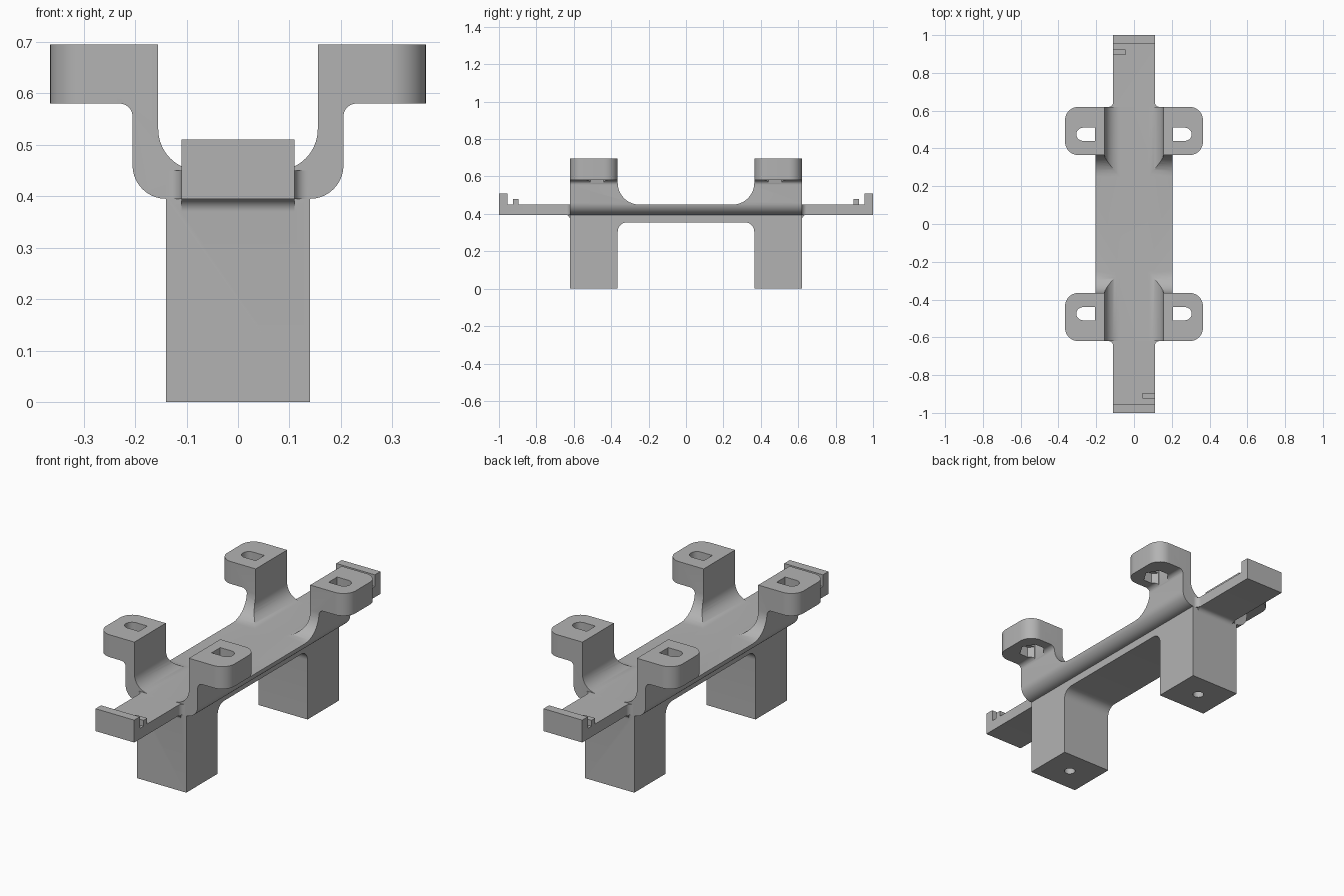
import bpy, bmesh
from math import sin, cos, radians

if "Cube" in bpy.data.objects:
    bpy.data.objects.remove(bpy.data.objects["Cube"])

GREY = (0.45, 0.45, 0.45, 1)
mat = bpy.data.materials.new("plain grey")
mat.use_nodes = True
mat.diffuse_color = GREY
mat.node_tree.nodes["Principled BSDF"].inputs["Base Color"].default_value = GREY


def arc(cx, cy, r, start, end, n=10):
    steps = [radians(start + (end - start) * i / n) for i in range(n + 1)]
    return [(cx + r * cos(a), cy + r * sin(a)) for a in steps]


def mirrored(half):
    """Close a half outline by reflecting it in the first coordinate."""
    return half + [(-u, v) for u, v in reversed(half)]


def prism(name, outline, axis, lo, hi):
    """Extrude a 2D outline along an axis, from lo to hi."""
    place = {"x": lambda u, v, w: (w, u, v),
             "y": lambda u, v, w: (u, w, v),
             "z": lambda u, v, w: (u, v, w)}[axis]
    bm = bmesh.new()
    base = bm.faces.new([bm.verts.new(place(u, v, lo)) for u, v in outline])
    top = bmesh.ops.extrude_face_region(bm, geom=[base])["geom"]
    bmesh.ops.translate(bm, vec=place(0, 0, hi - lo),
                        verts=[g for g in top if isinstance(g, bmesh.types.BMVert)])
    bmesh.ops.recalc_face_normals(bm, faces=bm.faces)
    mesh = bpy.data.meshes.new(name)
    bm.to_mesh(mesh)
    bm.free()
    mesh.materials.append(mat)
    ob = bpy.data.objects.new(name, mesh)
    bpy.context.collection.objects.link(ob)
    return ob


def box(name, x0, x1, y0, y1, z0, z1):
    return prism(name, [(x0, y0), (x1, y0), (x1, y1), (x0, y1)], "z", z0, z1)


def combine(target, tool, operation):
    """Apply a boolean and discard the tool."""
    mod = target.modifiers.new("cut", "BOOLEAN")
    mod.operation, mod.object, mod.solver = operation, tool, "EXACT"
    bpy.context.view_layer.objects.active = target
    bpy.ops.object.modifier_apply(modifier=mod.name)
    bpy.data.objects.remove(tool)


# Cradle: U section with side flanges, swept along the length
section = mirrored(
    arc(0.075, 0.53, 0.08, -90, 0) + [(0.155, 0.695), (0.365, 0.695), (0.365, 0.58)]
    + arc(0.23, 0.555, 0.025, 90, 180) + arc(0.14, 0.46, 0.065, 0, -90))
# The outline starts and ends on the floor, so the mirrored halves join there
section = mirrored(
    list(reversed(arc(0.14, 0.46, 0.065, 0, -90)))
    + list(reversed(arc(0.23, 0.555, 0.025, 90, 180)))
    + [(0.365, 0.58), (0.365, 0.695), (0.155, 0.695)]
    + list(reversed(arc(0.075, 0.53, 0.08, -90, 0))))
frame = prism("cable_cradle_frame", section, "y", -0.62, 0.62)

# Gap between the arms, with filleted feet
gap = mirrored([(0.25, 0.45)] + arc(0.25, 0.565, 0.115, -90, 0)[1:] + [(0.365, 0.8)])
combine(frame, prism("gap_cutter", gap, "x", -0.5, 0.5), "DIFFERENCE")

# Rounded outer corners and nut slots of the four flanges
for sx in (-1, 1):
    for sy in (-1, 1):
        for cy, edge, a in ((0.55, 0.63, 90), (0.435, 0.355, -90)):
            corner = arc(0.295, cy, 0.07, 0, a) + [(0.295, edge), (0.38, edge), (0.38, cy)]
            combine(frame, prism("corner_cutter", [(sx * u, sy * v) for u, v in corner],
                                 "z", 0.5, 0.8), "DIFFERENCE")
        slot = [(0.207, 0.44)] + arc(0.27, 0.475, 0.035, -90, 90) + [(0.207, 0.51)]
        pocket = [(0.207, 0.445), (0.235, 0.415), (0.285, 0.415),
                  (0.32, 0.475), (0.285, 0.535), (0.235, 0.535), (0.207, 0.505)]
        for shape, top in ((slot, 0.8), (pocket, 0.635)):
            combine(frame, prism("slot_cutter", [(sx * u, sy * v) for u, v in shape],
                                 "z", 0.5, top), "DIFFERENCE")

# Legs joined by a shallow beam
legs = mirrored(arc(0.315, 0.305, 0.05, 90, 0) + [(0.365, 0), (0.62, 0), (0.62, 0.42)])
combine(frame, prism("legs", legs, "x", -0.14, 0.14), "UNION")

for s in (-1, 1):
    # Screw hole under each leg
    hole = arc(0, s * 0.4925, 0.027, 0, 345, 23)
    combine(frame, prism("hole_cutter", hole, "z", -0.1, 0.2), "DIFFERENCE")
    # End tongue with filleted root, raised lip and small stop
    plan = mirrored([(0.135, 0.58), (0.135, 0.62)]
                    + arc(0.135, 0.645, 0.025, -90, -180)[1:] + [(0.11, 1)])
    root = [(0.6, 0.41), (0.645, 0.41)] + arc(0.645, 0.37, 0.025, 90, 180) + [(0.6, 0.37)]
    parts = [prism("tongue", [(u, s * v) for u, v in plan], "z", 0.395, 0.45),
             prism("tongue_root", [(s * u, v) for u, v in root], "x", -0.11, 0.11),
             box("end_lip", -0.11, 0.11, s * 0.955, s, 0.42, 0.51),
             box("stop", -s * 0.11, -s * 0.045, s * 0.895, s * 0.925, 0.42, 0.48)]
    for part in parts:
        combine(frame, part, "UNION")

# Smooth fillets, sharp edges
bpy.ops.object.select_all(action="DESELECT")
frame.select_set(True)
bpy.context.view_layer.objects.active = frame
bpy.ops.object.shade_smooth_by_angle(angle=radians(30))
